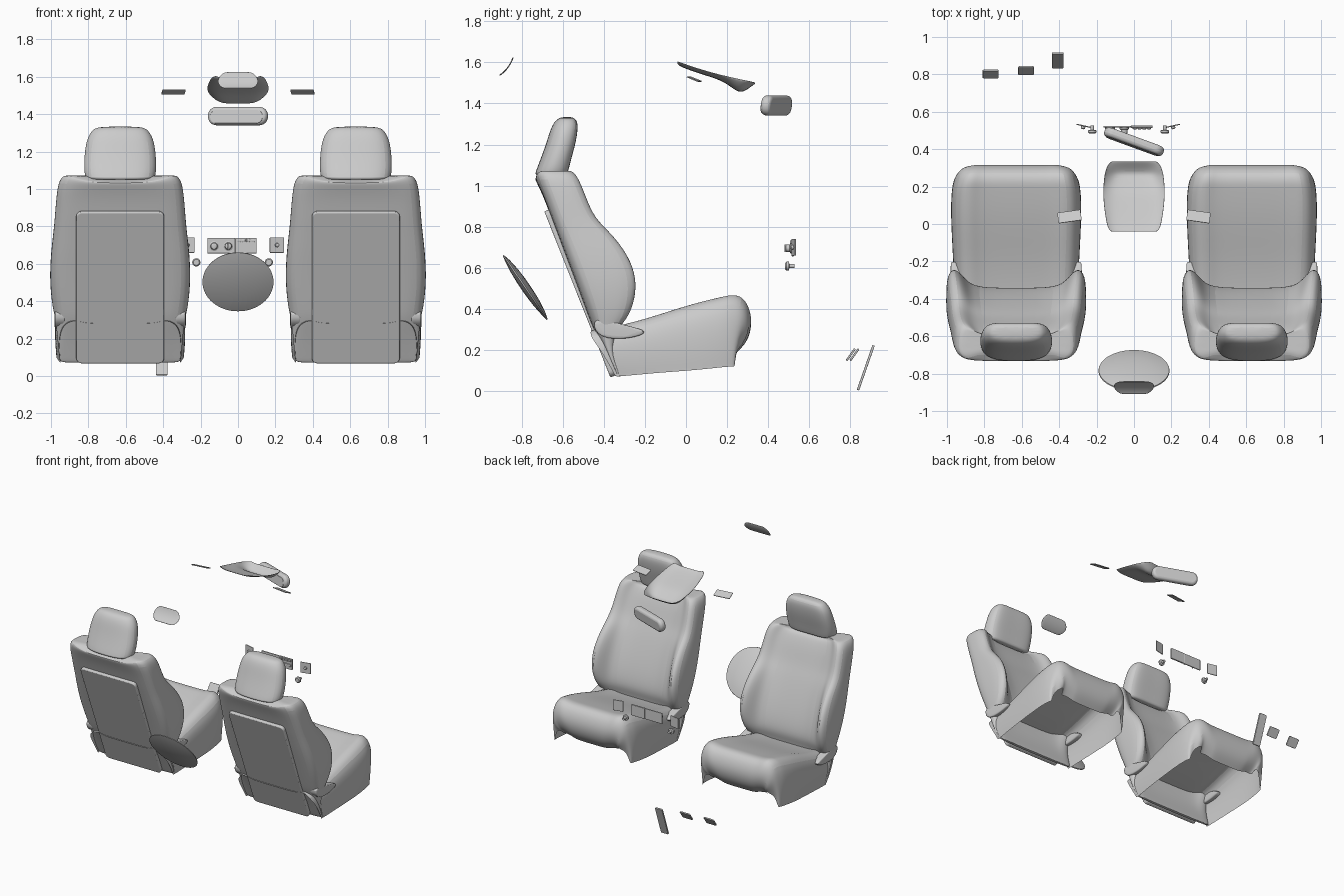
import bpy, bmesh, math
from mathutils import Matrix


def finish(name, bm, subsurf=0, bevel=0, thick=0):
    bmesh.ops.recalc_face_normals(bm, faces=bm.faces)
    me = bpy.data.meshes.new(name)
    bm.to_mesh(me)
    bm.free()
    ob = bpy.data.objects.new(name, me)
    bpy.context.collection.objects.link(ob)
    if thick:
        ob.modifiers.new("thick", 'SOLIDIFY').thickness = thick
    if bevel:
        m = ob.modifiers.new("bevel", 'BEVEL')
        m.width, m.segments = bevel, 3
    if subsurf:
        m = ob.modifiers.new("smooth", 'SUBSURF')
        m.levels = m.render_levels = subsurf
    return ob


def loft(name, rows, closed=True, subsurf=2, thick=0):
    bm = bmesh.new()
    vs = [[bm.verts.new(p) for p in r] for r in rows]
    n = len(rows[0])
    for a, b in zip(vs, vs[1:]):
        for i in range(n if closed else n - 1):
            j = (i + 1) % n
            bm.faces.new((a[i], a[j], b[j], b[i]))
    if closed:
        bm.faces.new(vs[0])
        bm.faces.new(vs[-1])
    return finish(name, bm, subsurf, 0, thick)


def ring(half):  # closed symmetric section
    return half + [(-x, y, z) for x, y, z in half[-2:0:-1]]


def strip(half):  # open symmetric section, centre first
    return [(-x, y, z) for x, y, z in half[:0:-1]] + half


def plate(name, loc, size, rot=(0, 0, 0), r=0.01, bevel=0.002):
    bm = bmesh.new()
    bmesh.ops.create_cube(bm, size=1, matrix=Matrix.Diagonal((*size, 1)))
    up = [e for e in bm.edges if abs(e.verts[0].co.z - e.verts[1].co.z) > 1e-6]
    bmesh.ops.bevel(bm, geom=up, offset=r, segments=6, profile=0.5, affect='EDGES')
    ob = finish(name, bm, 0, bevel)
    ob.location, ob.rotation_euler = loc, rot
    return ob


def lathe(name, prof, loc, rot, n=40):  # profile of (radius, height)
    return_rows = [[(r * math.cos(2 * math.pi * i / n), r * math.sin(2 * math.pi * i / n), h)
                    for i in range(n)] for r, h in prof]
    ob = loft(name, return_rows, subsurf=0)
    ob.location, ob.rotation_euler = loc, rot
    return ob


SX = 0.63
seat = []

# Backrest: horizontal sections (z, back y, bolster y, centre y, half width, centre dip)
rows = []
for z, yb, yf, yc, w, d in [
        (.07, -.34, -.315, -.315, .32, 0), (.08, -.345, -.315, -.315, .325, 0),
        (.2, -.40, -.36, -.36, .335, 0), (.30, -.452, -.33, -.36, .345, 0),
        (.36, -.475, -.27, -.335, .36, 0), (.45, -.508, -.232, -.35, .372, 0),
        (.55, -.545, -.222, -.38, .376, 0), (.66, -.587, -.26, -.42, .37, 0),
        (.77, -.628, -.35, -.465, .357, 0), (.84, -.655, -.435, -.50, .35, 0),
        (.95, -.695, -.48, -.54, .342, 0), (1.04, -.73, -.515, -.575, .33, .02),
        (1.07, -.735, -.545, -.59, .305, .035), (1.075, -.725, -.57, -.60, .285, .035)]:
    mid = (yb + yf) / 2
    rows.append(ring([(x * w, y, z - (d if x < .65 else 0)) for x, y in [
        (0, yb), (.62, yb), (.9, yb + .008), (1, yb + .05 * min(1, (yf - yb) * 6)),
        (1, mid), (.99, yf - (yf - mid) * .3), (.88, yf), (.74, yf + (yc - yf) * .45),
        (.6, yc), (0, yc)]]))
seat.append(loft("backrest", rows))

# Cushion: open shell, sections (top y, bottom y, top z, bottom z, half width)
rows = []
for yt, yb, zt, zb, w in [
        (-.46, -.345, .30, .07, .325), (-.36, -.28, .315, .075, .33),
        (-.2, -.18, .355, .085, .338), (-.05, -.05, .405, .095, .345),
        (.08, .08, .443, .105, .35), (.19, .18, .468, .117, .345),
        (.225, .235, .475, .12, .335), (.275, .237, .468, .12, .325),
        (.31, .245, .41, .20, .305), (.322, .275, .34, .225, .275),
        (.30, .28, .26, .24, .25), (.245, .245, .205, .205, .235)]:
    h = zt - zb
    rows.append(strip([(0, yt, zt - .02), (.5 * w, yt, zt - .02), (.62 * w, yt, zt - .012),
                       (.78 * w, yt, zt), (.94 * w, yt - .01, zt - .12 * h),
                       (w, (yt * 2 + yb) / 3, zb + .6 * h), (w, (yt + yb * 3) / 4, zb + .25 * h),
                       (.98 * w, yb, zb + .02 * h), (.98 * w, yb, zb)]))
seat.append(loft("cushion", rows, closed=False))

# Headrest: sections (z, back y, front y, half width)
rows = []
for z, yb, yf, w in [(1.05, -.73, -.585, .17), (1.055, -.738, -.575, .188), (1.12, -.712, -.56, .195),
                     (1.2, -.683, -.537, .19), (1.27, -.662, -.525, .178), (1.315, -.64, -.527, .15),
                     (1.335, -.61, -.55, .12)]:
    d = yf - yb
    rows.append(ring([(x * w, yb + t * d, z) for x, t in [
        (0, 0), (.5, .02), (.85, .14), (1, .4), (1, .65), (.9, .92), (.6, 1), (0, .98)]]))
seat.append(loft("headrest", rows))

# Rear shell panel and the hinge covers on both sides
seat.append(plate("rear_panel", (0, -.517, .475), (.47, .87, .026), (1.95, 0, 0), .03, .006))
for s in (-1, 1):
    prof = [(-.46, .34), (-.41, .355), (-.30, .32), (-.16, .29), (-.28, .25), (-.43, .255)]
    ob = loft("hinge_cover", [[(s * x, y, z) for y, z in prof] for x in (.29, .30, .345, .352)])
    seat.append(ob)

# Place the seat on the left, with a copy on the right
for ob in seat:
    twin = ob.copy()
    bpy.context.collection.objects.link(twin)
    ob.location.x -= SX
    twin.location.x += SX

# Overhead console: open dish, sections (y, rim z, floor z, half width, floor half width)
rows = []
for y, zt, zb, w, fw in [(-.04, 1.605, 1.595, .115, .09), (-.03, 1.602, 1.583, .138, .11),
                         (.04, 1.577, 1.557, .152, .12), (.12, 1.553, 1.532, .162, .12),
                         (.19, 1.535, 1.508, .163, .12), (.25, 1.522, 1.458, .158, .11),
                         (.28, 1.515, 1.458, .152, .105), (.32, 1.507, 1.488, .138, .10),
                         (.335, 1.503, 1.498, .115, .09)]:
    rows.append(strip([(0, y, zb), (fw * .6, y, zb), (fw, y, zb + .15 * (zt - zb)),
                       (w * .97, y, zt - .2 * (zt - zb)), (w, y, zt)]))
loft("overhead_console", rows, closed=False, thick=.003)

# Rear-view mirror housing and glass
plate("mirror_housing", (0, .44, 1.39), (.335, .098, .05), (math.pi / 2 - .12, 0, -.35), .046, .018)
plate("mirror_glass", (-.008, .419, 1.386), (.30, .07, .01), (math.pi / 2 - .12, 0, -.35), .033)

# Sun visor inserts
for s in (-1, 1):
    plate("visor_insert", (s * .345, .04, 1.518), (.125, .06, .005), (-.38, 0, -s * .14), .004, 0)

# Rear round cover and rear lamp plate
lathe("rear_round_cover", [(.03, -.018), (.1, -.014), (.16, -.006), (.19, 0), (.188, .006),
                           (.15, .016), (.09, .024), (.03, .027)],
      (0, -.785, .503), (-.97, 0, 0), 64)
rows = []
for y, z, w in [(-.91, 1.54, .07), (-.90, 1.545, .09), (-.878, 1.565, .11), (-.86, 1.59, .11),
                (-.848, 1.615, .09), (-.845, 1.626, .07)]:
    rows.append(strip([(0, y, z), (w * .6, y, z), (w, y, z)]))
loft("rear_lamp_plate", rows, closed=False, thick=.006)

# Dashboard: control panel, radio, dials, side switch plates and knobs
FACE = (math.pi / 2, 0, 0)
plate("control_panel", (-.09, .52, .697), (.148, .082, .008), FACE, .004)
plate("radio", (.042, .52, .697), (.115, .082, .012), FACE, .004)
plate("radio_slot", (.042, .512, .69), (.10, .018, .008), FACE, .003)
for i in range(4):
    plate("radio_button", (.005 + i * .025, .511, .725), (.018, .016, .01), FACE, .003)
dial = [(.026, 0), (.026, .008), (.019, .012), (.017, .03), (.012, .033)]
for x in (-.128, -.052):
    lathe("dial", dial, (x, .517, .695), FACE, 28)
    plate("dial_grip", (x, .485, .695), (.007, .036, .012), FACE, .002)
for x, s in ((-.27, 1), (.208, -1)):
    rot = (math.pi / 2, 0, -s * .22)
    plate("switch_plate", (x, .525, .70), (.078, .082, .006), rot, .004)
    lathe("switch_stud", [(.012, 0), (.01, .015), (.005, .018)], (x, .525, .70), rot, 16)
for x in (-.223, .165):
    lathe("round_knob", [(.010, -.02), (.010, .004), (.022, .006), (.022, .018), (.016, .024)],
          (x, .507, .608), FACE, 28)

# Pedals
for x, y in ((-.767, .802), (-.577, .820)):
    plate("pedal", (x, y, .177), (.085, .07, .01), (.95, 0, 0), .008)
plate("accelerator_pedal", (-.408, .875, .113), (.062, .23, .012), (1.235, 0, 0), .006)

# Smooth shading with sharp edges kept
bpy.ops.object.select_all(action='SELECT')
bpy.context.view_layer.objects.active = bpy.data.objects["backrest"]
bpy.ops.object.shade_smooth_by_angle(angle=math.radians(35))
